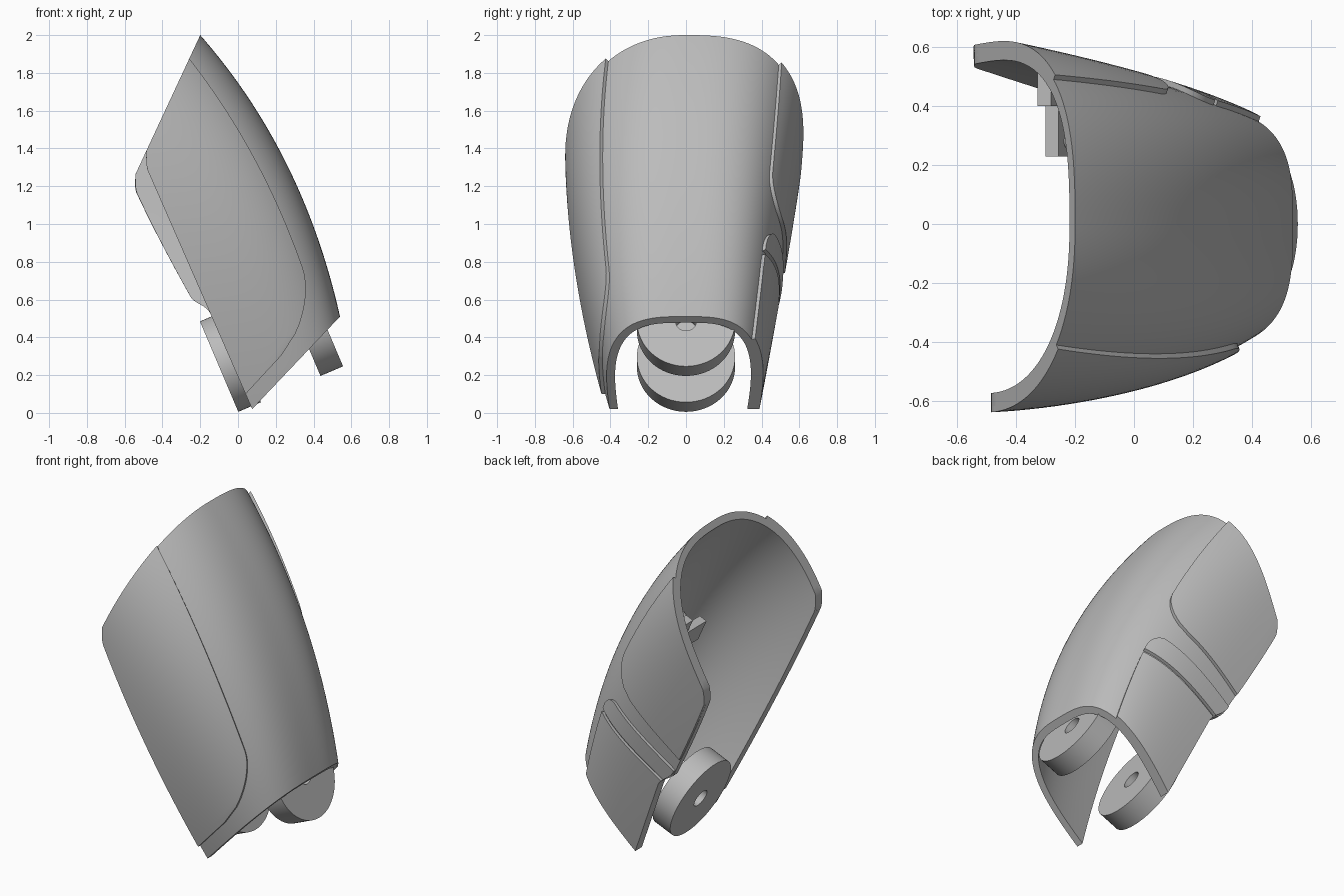
import bpy, bmesh, math
from mathutils import Vector, Matrix

if "Cube" in bpy.data.objects:
    bpy.data.objects.remove(bpy.data.objects["Cube"], do_unlink=True)

grey = bpy.data.materials.new("plain grey")
grey.use_nodes = True
grey.diffuse_color = (0.5, 0.5, 0.5, 1)
grey.node_tree.nodes["Principled BSDF"].inputs["Base Color"].default_value = (0.5, 0.5, 0.5, 1)


def finish(name, bm):
    mesh = bpy.data.meshes.new(name)
    bm.to_mesh(mesh)
    bm.free()
    mesh.materials.append(grey)
    ob = bpy.data.objects.new(name, mesh)
    bpy.context.collection.objects.link(ob)
    bpy.ops.object.select_all(action="DESELECT")
    ob.select_set(True)
    bpy.context.view_layer.objects.active = ob
    bpy.ops.object.shade_smooth_by_angle(angle=math.radians(35))


# Guard surface: v runs bottom to top, s from the ridge to the open rim,
# inset moves inward within the cross-section
def surface(v, s, side, inset):
    ridge = (1 - v) ** 2 * Vector((0.54, 0, 0.51)) + 2 * v * (1 - v) * Vector((0.345, 0, 1.38)) \
        + v * v * Vector((-0.2, 0, 2))
    chord = Vector((0.075, 0, 0.02)).lerp(Vector((-0.505, 0, 1.345)), v) - ridge
    if side > 0:
        power = 3.2 - 0.45 * v
        width = (0.41 + 0.26 * v - 0.05 * v * v) * (1 - (0.1 - 0.06 * v) * s * s)
    else:
        power = 3.2 - v
        width = (0.44 + 0.38 * v - 0.2 * v * v) * (1 - 0.08 * s * s * (1 - v))
    h = max(0, 1 - abs(1 - s) ** power) ** (1 / power)
    across = math.copysign(abs(1 - s) ** (power - 1), 1 - s) / chord.length
    normal = Vector((across, h ** (power - 1) / width)).normalized()
    p = ridge + chord * s + chord.normalized() * normal.x * inset
    p.y = side * (width * h - normal.y * inset)
    return p


def rim_limit(v, side):
    limit = 1 - 0.07 * max(0, (v - 0.95) / 0.05) ** 2
    if side > 0:
        k = min(1, max(0, (v - 0.38) / 0.12))
        limit += 0.09 * k * k * (3 - 2 * k) + 0.2 * max(0, v - 0.5)
    return limit


# Closed slab between an outer and an inner copy of a patch
def slab(name, point, rows, cols, outer, inner):
    bm = bmesh.new()
    outside, inside = [[[bm.verts.new(point(i / rows, j / cols, depth)) for j in range(cols + 1)]
                        for i in range(rows + 1)] for depth in (outer, inner)]
    for grid in (outside, inside):
        for a, b in zip(grid, grid[1:]):
            for j in range(cols):
                bm.faces.new((a[j], a[j + 1], b[j + 1], b[j]))

    def border(g):
        return g[0] + [r[-1] for r in g[1:-1]] + g[-1][::-1] + [r[0] for r in g[-2:0:-1]]

    a, b = border(outside), border(inside)
    for i in range(len(a)):
        bm.faces.new((a[i - 1], a[i], b[i], b[i - 1]))
    bmesh.ops.recalc_face_normals(bm, faces=bm.faces)
    finish(name, bm)


# Main shell
def shell_point(a, b, inset):
    t = 2 * b - 1
    side = 1 if t > 0 else -1
    return surface(a, abs(t) ** 2.4 * rim_limit(a, side), side, inset)


slab("main_shell", shell_point, 80, 80, 0, 0.045)


# Raised panels, with one rounded corner on the ridge side
def panel(name, side, lo, hi, start, skew=(0, 0), low_round=0, high_round=0, radius=0.3):
    def point(a, b, inset):
        k = 0
        if low_round:
            k = max(0, 1 - a / low_round)
        if high_round:
            k = max(k, 1 - (1 - a) / high_round)
        s0 = start + radius * (1 - math.sqrt(max(0, 1 - k * k)))
        v = lo + (hi - lo) * a
        tilt = skew[0] * (1 - a) + skew[1] * a
        s = s0 + (rim_limit(v + tilt, side) - s0) * b
        return surface(min(1, v + tilt * s), s, side, inset)
    slab(name, point, 60, 24, -0.02, 0.02)


panel("front_panel", -1, 0.06, 1, 0.21, low_round=0.17, radius=0.4)
panel("back_upper_panel", 1, 0.43, 1, 0.24, skew=(0.15, 0), low_round=0.2, radius=0.25)
panel("back_middle_band", 1, 0.255, 0.335, 0.25, skew=(0.17, 0.17), high_round=0.9, radius=0.12)
panel("back_lower_panel", 1, 0, 0.24, 0.25, skew=(0, 0.17))


# Pivot discs with a centre hole
tilt = Matrix.Rotation(math.radians(67), 4, "Y")


def disc(name, centre, outer, inner, depth, sides=64):
    bm = bmesh.new()
    profile = [(outer, 0), (outer, depth), (inner, depth), (inner, 0)]
    rings = []
    for i in range(sides):
        t = math.tau * i / sides
        rings.append([bm.verts.new((r * math.cos(t), r * math.sin(t), z)) for r, z in profile])
    for i in range(sides):
        a, b = rings[i], rings[(i + 1) % sides]
        for j in range(4):
            bm.faces.new((a[j], b[j], b[(j + 1) % 4], a[(j + 1) % 4]))
    bmesh.ops.recalc_face_normals(bm, faces=bm.faces)
    bm.transform(Matrix.Translation(centre) @ tilt)
    finish(name, bm)


disc("lower_disc", (-0.1, 0, 0.245), 0.26, 0.055, 0.13)
disc("upper_disc", (0.335, 0, 0.435), 0.26, 0.055, 0.13)


# Inner bracket and its peg
def block(name, centre, size):
    bm = bmesh.new()
    bmesh.ops.create_cube(bm, size=1)
    bm.transform(Matrix.Translation(centre) @ Matrix.Rotation(math.radians(-24), 4, "Y")
                 @ Matrix.Diagonal((*size, 1)))
    finish(name, bm)


block("bracket_base", (-0.26, 0.47, 1.47), (0.05, 0.14, 0.22))
block("bracket_arm", (-0.25, 0.32, 1.43), (0.05, 0.18, 0.14))
bm = bmesh.new()
bmesh.ops.create_cone(bm, cap_ends=True, segments=24, radius1=0.02, radius2=0.05, depth=0.1)
bm.transform(Matrix.Translation((-0.19, 0.28, 1.46)) @ tilt)
finish("bracket_peg", bm)
